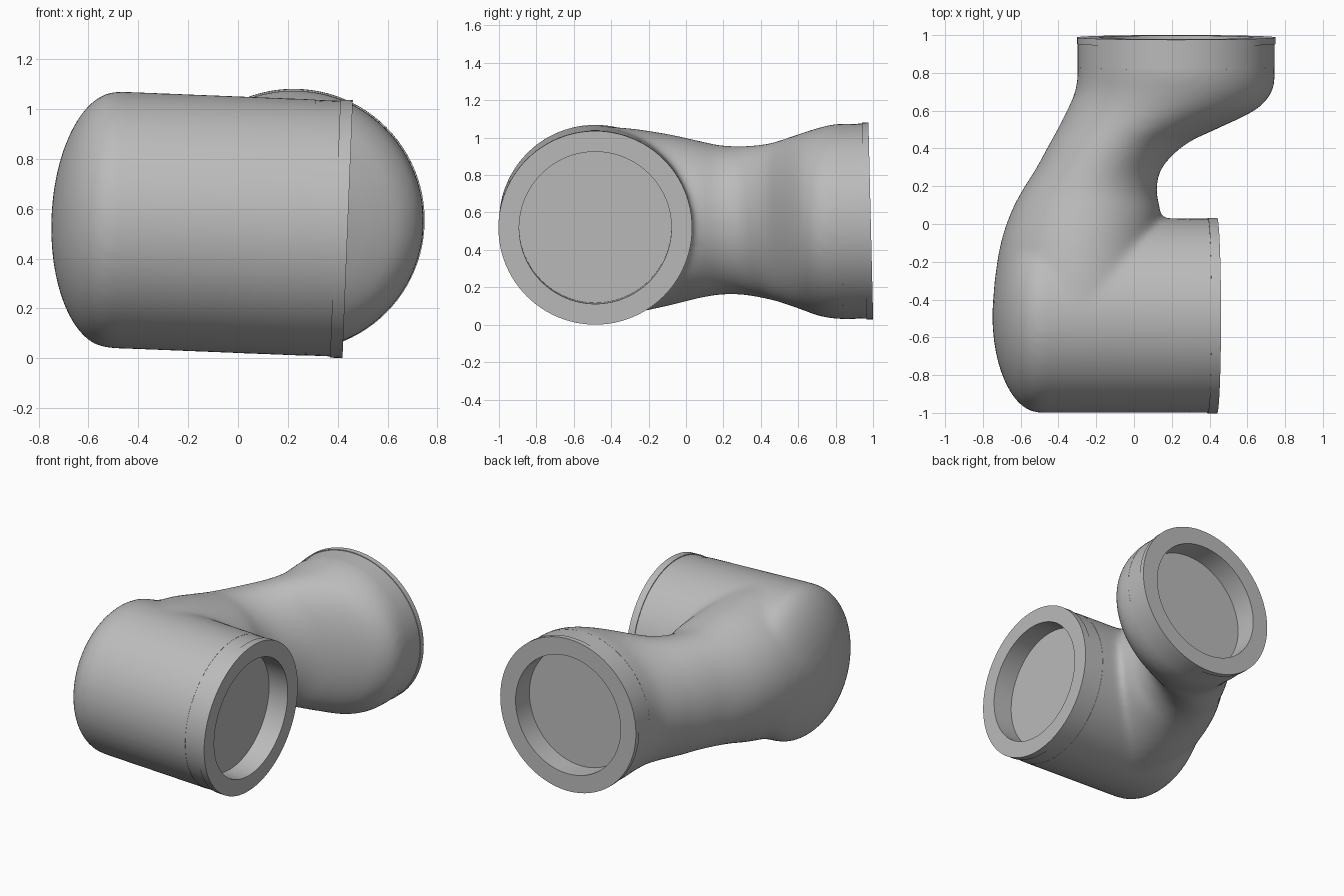
import bpy, bmesh, math
from mathutils import Vector, Matrix

if "Cube" in bpy.data.objects:
    bpy.data.objects.remove(bpy.data.objects["Cube"])

grey = bpy.data.materials.new("plain grey")
grey.diffuse_color = (0.5, 0.5, 0.5, 1)
grey.use_nodes = True
grey.node_tree.nodes["Principled BSDF"].inputs["Base Color"].default_value = grey.diffuse_color

SEG = 96
FRONT_C, FRONT_DIR = Vector((0.44, -0.485, 0.518)), Vector((1, 0, -0.04)).normalized()
BACK_C, BACK_DIR = Vector((0.223, 0.988, 0.555)), Vector((0, 1, 0.024)).normalized()


def loft(bm, rings):
    """Skin closed rings of points and cap both ends."""
    loops = [[bm.verts.new(p) for p in ring] for ring in rings]
    for a, b in zip(loops, loops[1:]):
        for i in range(len(a)):
            j = (i + 1) % len(a)
            bm.faces.new((a[i], a[j], b[j], b[i]))
    bm.faces.new(loops[0][::-1])
    bm.faces.new(loops[-1])


def turned(centre, direction, profile):
    """Rings of (distance along axis, radius) about an axis."""
    rot = direction.to_track_quat('Z', 'Y').to_matrix()
    return [[centre + rot @ Vector((r * math.cos(2 * math.pi * i / SEG),
                                    r * math.sin(2 * math.pi * i / SEG), d))
             for i in range(SEG)] for d, r in profile]


def make_object(name, bm):
    bmesh.ops.recalc_face_normals(bm, faces=bm.faces[:])
    mesh = bpy.data.meshes.new(name)
    bm.to_mesh(mesh)
    bm.free()
    mesh.materials.append(grey)
    ob = bpy.data.objects.new(name, mesh)
    bpy.context.collection.objects.link(ob)
    return ob


def smooth(ob, angle=30):
    bpy.ops.object.select_all(action='DESELECT')
    ob.select_set(True)
    bpy.context.view_layer.objects.active = ob
    bpy.ops.object.shade_smooth_by_angle(angle=math.radians(angle))


def spline(keys, steps=6):
    """Catmull-Rom interpolation through rows of numbers."""
    rows = []
    for k in range(len(keys) - 1):
        p = [keys[max(0, min(len(keys) - 1, k + o))] for o in (-1, 0, 1, 2)]
        for s in range(steps):
            t = s / steps
            rows.append([0.5 * (2 * b + (c - a) * t + (2 * a - 5 * b + 4 * c - d) * t * t
                                + (3 * b - a - 3 * c + d) * t ** 3)
                         for a, b, c, d in zip(*p)])
    return rows + [list(keys[-1])]


# Front barrel with a domed closed end
bm = bmesh.new()
dome = [(-0.94 - 0.25 * math.cos(a), 0.515 * math.sin(a))
        for a in [math.pi / 2 * (i + 0.3) / 16.3 for i in range(17)]]
loft(bm, turned(FRONT_C, FRONT_DIR, dome + [(-0.06, 0.515)]))

# Neck sweeping to the back opening: y, left x, right x, low z, high z
neck = [(-0.45, -0.745, 0.15, 0.045, 1.06), (-0.3, -0.738, 0.15, 0.06, 1.05),
        (-0.1, -0.705, 0.14, 0.10, 1.02), (0.06, -0.652, 0.14, 0.14, 0.985),
        (0.18, -0.59, 0.12, 0.16, 0.96), (0.3, -0.515, 0.15, 0.16, 0.955),
        (0.42, -0.45, 0.27, 0.14, 0.965), (0.5, -0.405, 0.43, 0.12, 0.985),
        (0.56, -0.375, 0.56, 0.10, 1.005), (0.62, -0.345, 0.665, 0.08, 1.025),
        (0.7, -0.312, 0.73, 0.05, 1.05), (0.78, -0.299, 0.745, 0.034, 1.07),
        (0.84, -0.299, 0.745, 0.03, 1.075), (0.92, -0.299, 0.745, 0.032, 1.078)]
loft(bm, [[Vector(((l + r) / 2 + (r - l) / 2 * math.cos(2 * math.pi * i / SEG), y,
                   (lo + hi) / 2 + (hi - lo) / 2 * math.sin(2 * math.pi * i / SEG)))
           for i in range(SEG)] for y, l, r, lo, hi in spline(neck)])
body = make_object("elbow_body", bm)

# Fuse barrel and neck into one blended skin
remesh = body.modifiers.new("fuse", 'REMESH')
remesh.mode, remesh.voxel_size = 'VOXEL', 0.02
blend = body.modifiers.new("blend", 'SMOOTH')
blend.factor, blend.iterations = 0.5, 12
fused = bpy.data.meshes.new_from_object(
    body.evaluated_get(bpy.context.evaluated_depsgraph_get()))
body.modifiers.clear()

# Trim the openings square where the collars begin
bm = bmesh.new()
bm.from_mesh(fused)
for centre, axis, depth, across in ((FRONT_C, FRONT_DIR, 0.15, 1), (BACK_C, BACK_DIR, 0.158, 0)):
    plane = centre - axis * depth
    # only the matching half is cut, so the other opening is untouched
    side = [f for f in bm.faces if (f.calc_center_median().y < 0.25) == bool(across)]
    geom = side + list({e for f in side for e in f.edges}) + list({v for f in side for v in f.verts})
    cut = bmesh.ops.bisect_plane(bm, geom=geom, plane_co=plane, plane_no=axis, clear_outer=True)
    edges = [e for e in cut["geom_cut"] if isinstance(e, bmesh.types.BMEdge)]
    bmesh.ops.edgeloop_fill(bm, edges=edges)
bm.to_mesh(body.data)
bm.free()
body.data.materials.clear()
body.data.materials.append(grey)
smooth(body, 40)

# Collars: sleeve, raised lip, rim and recessed floor
for name, centre, axis, depth, rad, lip in (
        ("front_collar", FRONT_C, FRONT_DIR, 0.15, 0.513, 0.05),
        ("back_collar", BACK_C, BACK_DIR, 0.158, 0.521, 0.035)):
    bm = bmesh.new()
    loft(bm, turned(centre, axis, [(-depth - 0.01, rad - 0.03), (-depth, rad), (-lip, rad),
                                   (-lip, rad + 0.005), (0, rad + 0.005),
                                   (0, 0.407), (-depth + 0.005, 0.407)]))
    smooth(make_object(name, bm))
